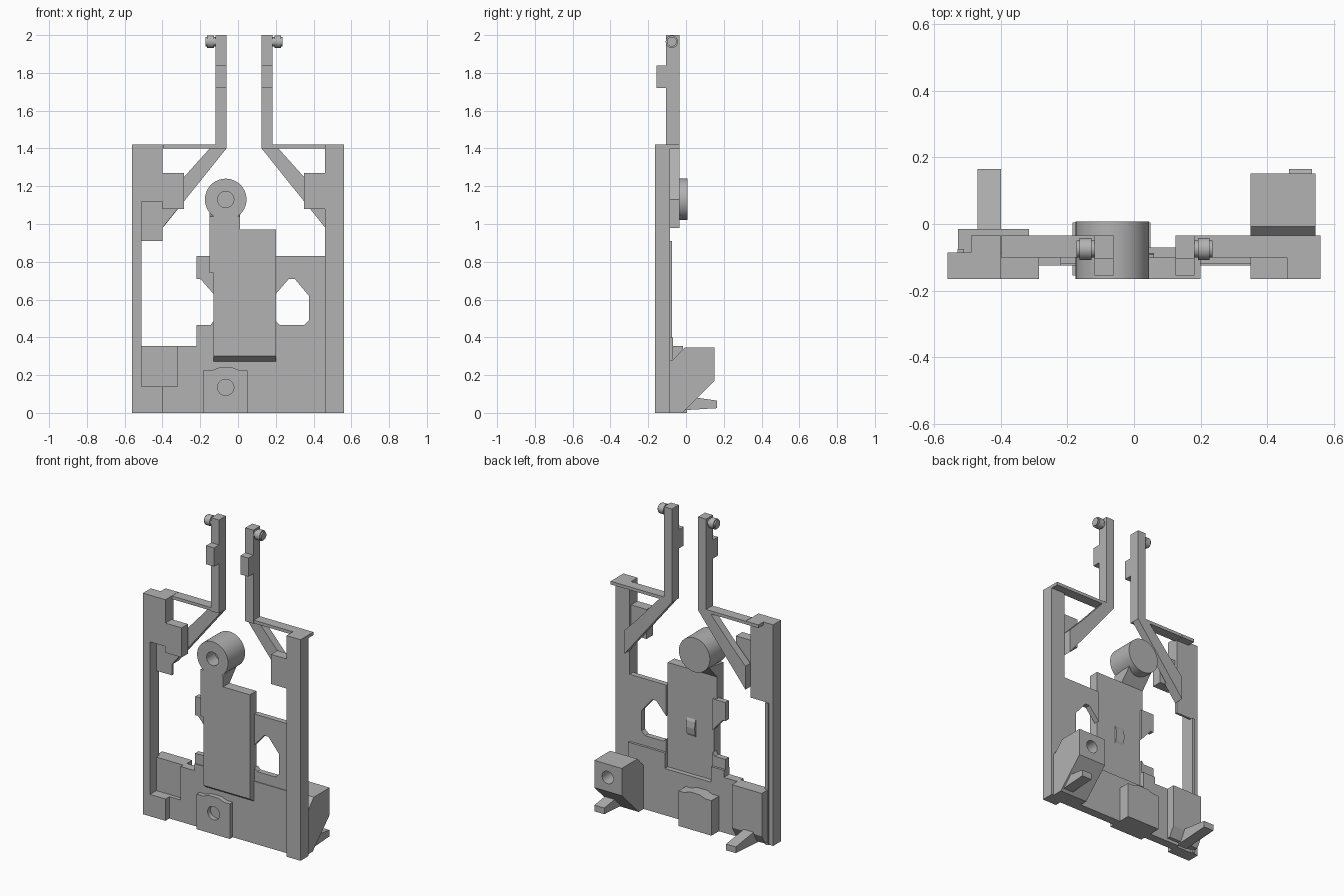
import bpy, bmesh, math
from mathutils import Vector

if "Cube" in bpy.data.objects:
    bpy.data.objects.remove(bpy.data.objects["Cube"])

grey = bpy.data.materials.new("plain_grey")
grey.use_nodes = True
COLOUR = (0.45, 0.45, 0.45, 1)
grey.diffuse_color = COLOUR
grey.node_tree.nodes["Principled BSDF"].inputs["Base Color"].default_value = COLOUR


def prism(name, points, lo, hi, axis="y"):
    """Extrude a flat outline along y (points are x, z) or x (points are y, z)."""
    bm = bmesh.new()
    place = (lambda p, d: (p[0], d, p[1])) if axis == "y" else (lambda p, d: (d, p[0], p[1]))
    face = bm.faces.new([bm.verts.new(place(p, lo)) for p in points])
    ext = bmesh.ops.extrude_face_region(bm, geom=[face])
    moved = [v for v in ext["geom"] if isinstance(v, bmesh.types.BMVert)]
    step = Vector((0, hi - lo, 0)) if axis == "y" else Vector((hi - lo, 0, 0))
    bmesh.ops.translate(bm, verts=moved, vec=step)
    bmesh.ops.recalc_face_normals(bm, faces=bm.faces)
    mesh = bpy.data.meshes.new(name)
    bm.to_mesh(mesh)
    bm.free()
    mesh.materials.append(grey)
    obj = bpy.data.objects.new(name, mesh)
    bpy.context.collection.objects.link(obj)
    return obj


def box(name, x0, x1, y0, y1, z0, z1):
    return prism(name, [(x0, z0), (x1, z0), (x1, z1), (x0, z1)], y0, y1)


def disc(a, b, r, n=32):
    return [(a + r * math.cos(2 * math.pi * i / n), b + r * math.sin(2 * math.pi * i / n)) for i in range(n)]


def smooth(obj):
    bpy.ops.object.select_all(action="DESELECT")
    obj.select_set(True)
    bpy.context.view_layer.objects.active = obj
    bpy.ops.object.shade_smooth_by_angle(angle=math.radians(30))


def cut(obj, cutter):
    mod = obj.modifiers.new("cut", "BOOLEAN")
    mod.operation, mod.solver, mod.object = "DIFFERENCE", "EXACT", cutter
    bpy.context.view_layer.objects.active = obj
    bpy.ops.object.modifier_apply(modifier=mod.name)
    bpy.data.objects.remove(cutter)


FRONT, BACK, REAR = -0.165, -0.085, -0.035

# Side posts with their caps
box("right_post", -0.56, -0.51, FRONT, BACK, 0, 1.42)
box("right_post_rib", -0.53, -0.51, -0.11, BACK + 0.01, 0, 0.91)
box("right_post_head", -0.51, -0.40, FRONT, BACK, 1.12, 1.42)
box("right_post_cap", -0.49, -0.40, BACK, REAR, 1.40, 1.42)
box("right_post_catch", -0.40, -0.285, FRONT, -0.10, 1.08, 1.27)
prism("right_pocket_plate", [(-0.51, 0.91), (-0.40, 0.91), (-0.40, 0.98), (-0.32, 1.08),
                             (-0.32, 1.12), (-0.51, 1.12)], -0.10, BACK)
box("left_post", 0.46, 0.56, FRONT, BACK, 0, 1.42)
box("left_post_cap", 0.46, 0.56, BACK, REAR, 1.40, 1.42)
box("left_post_catch", 0.35, 0.46, FRONT, -0.10, 1.08, 1.27)

# Paired upper arms, mirrored about the arm centre line
MID = 0.032
for side, s in (("left", 1), ("right", -1)):
    def mx(points):
        return [(MID + s * u, z) for u, z in points]
    prism(side + "_strut", mx([(0.093, 1.40), (0.43, 0.98), (0.43, 1.13), (0.33, 1.235),
                               (0.182, 1.40), (0.15, 1.42), (0.093, 1.42)]), BACK, REAR)
    prism(side + "_top_bar", mx([(0.093, 1.40), (0.43, 1.40), (0.43, 1.42), (0.093, 1.42)]), -0.10, REAR)
    prism(side + "_arm", mx([(0.093, 1.40), (0.15, 1.40), (0.15, 2), (0.093, 2)]), -0.105, REAR)
    prism(side + "_arm_lug", mx([(0.093, 1.72), (0.15, 1.72), (0.15, 1.84), (0.093, 1.84)]), -0.155, -0.105)
    # Pin made of a neck, a collar and a tapered tip
    for part, r, u0, u1 in (("neck", 0.026, 0.14, 0.165), ("collar", 0.033, 0.16, 0.195),
                            ("tip", 0.026, 0.19, 0.204)):
        pin = prism(side + "_pin_" + part, disc(-0.075, 1.965, r, 20),
                    MID + s * u0, MID + s * u1, axis="x")
        smooth(pin)

# Back panel with a window
panel = prism("panel", [(-0.22, 0.34), (0.46, 0.34), (0.46, 0.83), (-0.22, 0.83), (-0.22, 0.71),
                        (-0.20, 0.71), (-0.13, 0.63), (-0.13, 0.485), (-0.145, 0.465),
                        (-0.22, 0.465)], -0.12, BACK)
cut(panel, prism("window_cutter", [(0.20, 0.63), (0.27, 0.71), (0.30, 0.71), (0.375, 0.62), (0.375, 0.49),
                                   (0.35, 0.465), (0.22, 0.465), (0.20, 0.485)], -0.3, 0.1))
cut(panel, box("slab_recess_cutter", -0.13, 0.20, -0.10, 0.1, 0.30, 0.9))

# Thicker lower panel
lower = prism("lower_panel", [(-0.40, 0), (0.46, 0), (0.46, 0.40), (-0.22, 0.40), (-0.22, 0.355),
                              (-0.32, 0.355), (-0.32, 0.14), (-0.40, 0.14)], -0.125, -0.07)
cut(lower, box("lower_recess_cutter", -0.13, 0.20, -0.10, 0.1, 0.30, 0.9))
box("right_foot", -0.51, -0.40, FRONT, BACK, 0, 0.14)

# Sliding slab with chamfered lower edge
prism("slab", [(FRONT, 0.30), (-0.122, 0.27), (-0.10, 0.27), (-0.10, 0.97), (FRONT, 0.97)],
      -0.13, 0.20, axis="x")
bump = prism("slab_bump", [(-0.102, 0.54), (-0.092, 0.56), (-0.087, 0.60), (-0.092, 0.64), (-0.102, 0.66)],
             0.0, 0.06, axis="x")

# Hinge head with sloped neck
HX = -0.065
head = prism("hinge_head", disc(HX, 1.13, 0.11, 48), FRONT, 0.008)
cut(head, prism("head_hole_cutter", disc(HX, 1.13, 0.043), -0.3, -0.08))
smooth(head)
prism("hinge_neck", [(FRONT, 0.74), (FRONT, 1.04), (-0.02, 1.06), (-0.10, 0.97), (-0.10, 0.74)],
      -0.15, 0.01, axis="x")

# Bottom boss with a crowned top and a blind hole
boss = prism("bottom_boss", [(-0.185, 0), (0.05, 0), (0.05, 0.225), (0.01, 0.225), (-0.03, 0.24),
                             (-0.10, 0.24), (-0.14, 0.225), (-0.185, 0.225)], -0.155, 0.005)
cut(boss, prism("boss_hole_cutter", disc(HX, 0.135, 0.043), -0.3, -0.06))
smooth(boss)

# Rear clips and their tongues
clip = prism("left_clip", [(-0.09, 0), (-0.02, 0), (0.152, 0.17), (0.152, 0.345), (-0.008, 0.345),
                           (-0.07, 0.28), (-0.09, 0.28)], 0.35, 0.545, axis="x")
cut(clip, prism("clip_hole_cutter", disc(0.45, 0.26, 0.04), 0.06, 0.3))
smooth(clip)
prism("right_clip", [(-0.10, 0.02), (-0.05, 0.02), (-0.015, 0.08), (-0.015, 0.355), (-0.10, 0.355)],
      -0.528, -0.315, axis="x")
for side, x0 in (("left", 0.465), ("right", -0.47)):
    prism(side + "_tongue", [(-0.08, 0.01), (0.0, 0.015), (0.165, 0.025), (0.165, 0.065),
                             (0.06, 0.08), (-0.08, 0.1)], x0, x0 + 0.07, axis="x")
